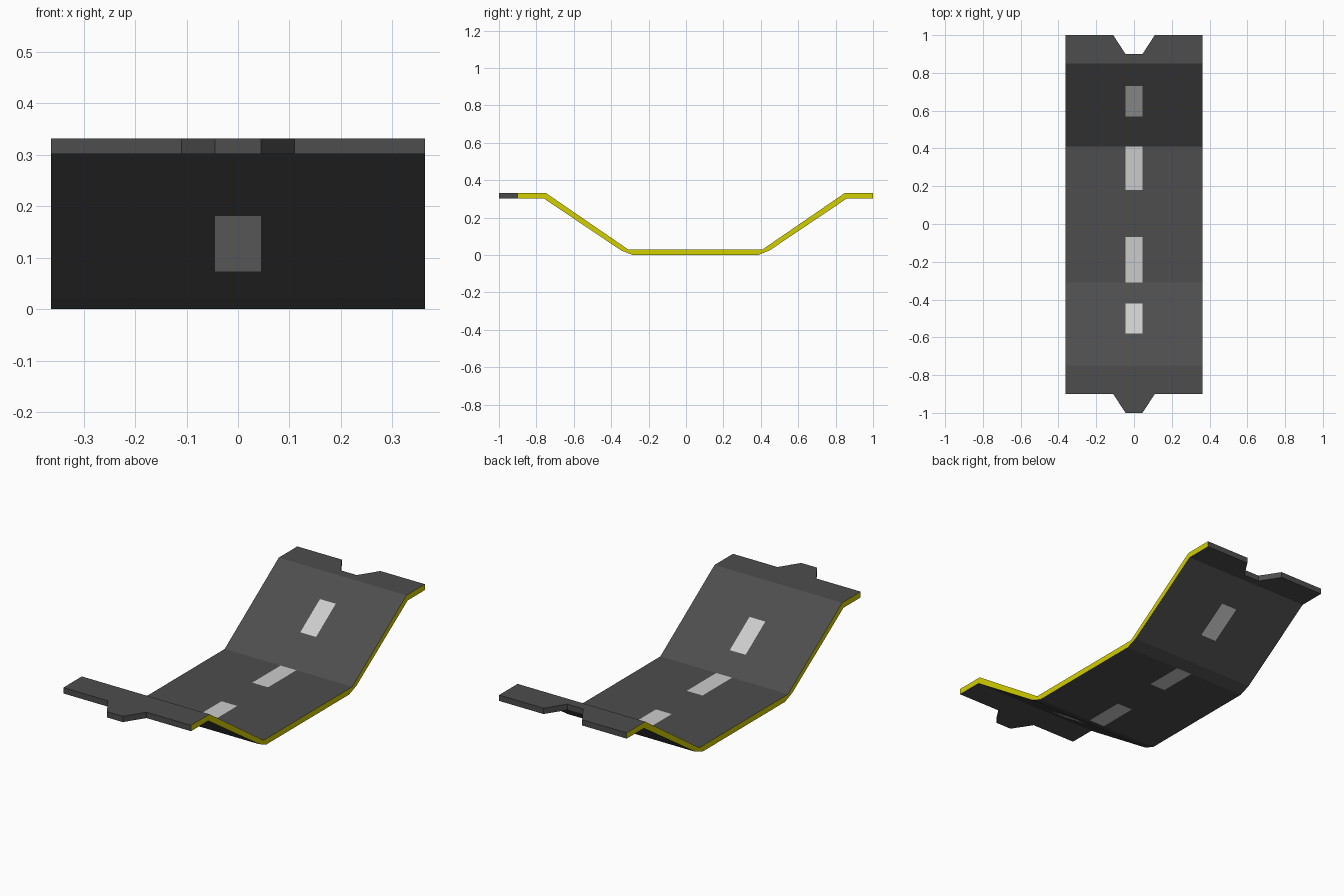
import bpy, bmesh

if "Cube" in bpy.data.objects:
    bpy.data.objects.remove(bpy.data.objects["Cube"])

# Materials
def material(name, color):
    m = bpy.data.materials.new(name)
    m.diffuse_color = color
    m.use_nodes = True
    m.node_tree.nodes["Principled BSDF"].inputs["Base Color"].default_value = m.diffuse_color
    return m

ASPHALT, YELLOW, PAINT = 0, 1, 2
mats = [material("asphalt", (0.075, 0.075, 0.075, 1)),
        material("yellow_edge", (0.65, 0.62, 0.0, 1)),
        material("lane_paint", (0.6, 0.6, 0.6, 1))]

# Side profiles (y, z) of the upper and lower surfaces
TOP = [(-1, .332), (-.75, .332), (-.31, .03), (.41, .03), (.85, .332), (1, .332)]
LOW = [(-1, .302), (-.76, .302), (-.345, .023), (-.285, 0), (.385, 0),
       (.445, .023), (.86, .302), (1, .302)]

def height(profile, y):
    for (y0, z0), (y1, z1) in zip(profile, profile[1:]):
        if y <= y1:
            return z0 + (z1 - z0) * (y - y0) / (y1 - y0)
    return profile[-1][1]

# Cross stations: (y on top, y underneath)
ROWS = [(-.9, -.9), (-.75, -.76), (-.58, -.58), (-.42, -.42), (-.345, -.345),
        (-.31, -.285), (-.07, -.07), (.18, .18), (.41, .385), (.445, .445),
        (.57, .57), (.73, .73), (.85, .86), (1, 1)]
COLS = [-.363, -.11, -.045, .045, .11, .363]
DASH_ROWS = {2, 5, 7, 10}          # strips that carry a centre dash
MID = 2                            # centre column

bm = bmesh.new()

def surface_vert(i, j, side):
    y, x = ROWS[i][side], COLS[j]
    # Tongue at the front and matching notch at the back
    if j in (MID, MID + 1) and i in (0, len(ROWS) - 1):
        y -= .1
    return bm.verts.new((x, y, height((TOP, LOW)[side], y)))

grid = [[[surface_vert(i, j, s) for j in range(len(COLS))]
         for i in range(len(ROWS))] for s in (0, 1)]
top, low = grid

def face(verts, mat=ASPHALT):
    bm.faces.new(verts).material_index = mat

# Road surface, underside and painted dashes
for i in range(len(ROWS) - 1):
    for j in range(len(COLS) - 1):
        mat = PAINT if j == MID and i in DASH_ROWS else ASPHALT
        for g in grid:
            face([g[i][j], g[i][j + 1], g[i + 1][j + 1], g[i + 1][j]], mat)
    # Yellow long edges
    for j in (0, -1):
        face([top[i][j], top[i + 1][j], low[i + 1][j], low[i][j]], YELLOW)

# End faces
for i in (0, -1):
    for j in range(len(COLS) - 1):
        face([top[i][j], top[i][j + 1], low[i][j + 1], low[i][j]])

bmesh.ops.recalc_face_normals(bm, faces=bm.faces)
mesh = bpy.data.meshes.new("road_dip")
bm.to_mesh(mesh)
bm.free()
for m in mats:
    mesh.materials.append(m)
road = bpy.data.objects.new("road_dip", mesh)
bpy.context.collection.objects.link(road)
